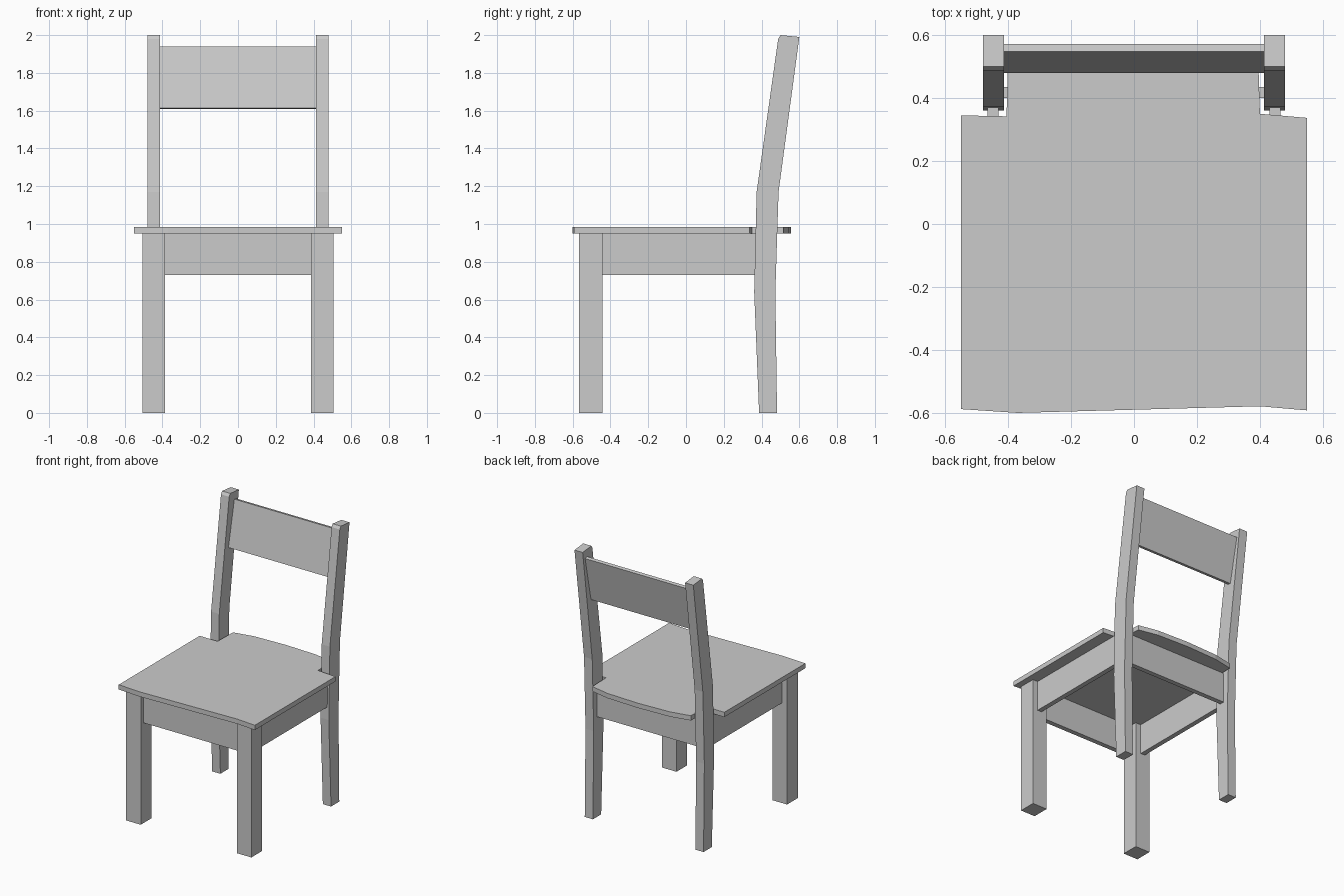
import bpy, bmesh
from mathutils import Vector

if "Cube" in bpy.data.objects:
    bpy.data.objects.remove(bpy.data.objects["Cube"])


def prism(name, points, offset):
    """Extrude a closed polygon of 3D points by an offset vector."""
    bm = bmesh.new()
    face = bm.faces.new([bm.verts.new(p) for p in points])
    ext = bmesh.ops.extrude_face_region(bm, geom=[face])
    verts = [v for v in ext["geom"] if isinstance(v, bmesh.types.BMVert)]
    bmesh.ops.translate(bm, verts=verts, vec=Vector(offset))
    bmesh.ops.recalc_face_normals(bm, faces=bm.faces)
    mesh = bpy.data.meshes.new(name)
    bm.to_mesh(mesh)
    bm.free()
    obj = bpy.data.objects.new(name, mesh)
    bpy.context.collection.objects.link(obj)
    return obj


def box(name, x, y, z):
    pts = [(x[0], y[0], z[0]), (x[1], y[0], z[0]), (x[1], y[1], z[0]), (x[0], y[1], z[0])]
    return prism(name, pts, (0, 0, z[1] - z[0]))


# Seat board: notched around the back legs, bowed rear edge
outline = [(-0.55, -0.588), (-0.37, -0.6), (0.40, -0.579), (0.55, -0.592),
           (0.55, 0.337), (0.40, 0.35), (0.395, 0.515), (0.25, 0.545), (0, 0.555),
           (-0.25, 0.545), (-0.40, 0.515), (-0.405, 0.342), (-0.55, 0.345)]
prism("seat", [(x, y, 0.95) for x, y in outline], (0, 0, 0.035))

# Side profile of the bent back legs (y, z)
back_profile = [(0.387, 0), (0.482, 0), (0.473, 0.64), (0.49, 1.17), (0.6, 1.99),
                (0.50, 2.0), (0.488, 1.98), (0.374, 1.17), (0.361, 0.64)]

for side, s in (("left", -1), ("right", 1)):
    # Front leg
    box(side + "_front_leg", sorted((s * 0.387, s * 0.505)), (-0.567, -0.443), (0, 0.95))
    # Back leg with backrest post
    prism(side + "_back_leg", [(s * 0.413, y, z) for y, z in back_profile], (s * 0.066, 0, 0))
    # Side apron
    box(side + "_apron", sorted((s * 0.43, s * 0.465)), (-0.45, 0.38), (0.73, 0.95))

# Front and back aprons
box("front_apron", (-0.40, 0.40), (-0.535, -0.50), (0.73, 0.95))
box("back_apron", (-0.42, 0.42), (0.40, 0.435), (0.73, 0.95))

# Tilted backrest panel
rest_profile = [(0.48, 1.613), (0.504, 1.61), (0.572, 1.935), (0.548, 1.94)]
prism("backrest", [(-0.417, y, z) for y, z in rest_profile], (0.834, 0, 0))
